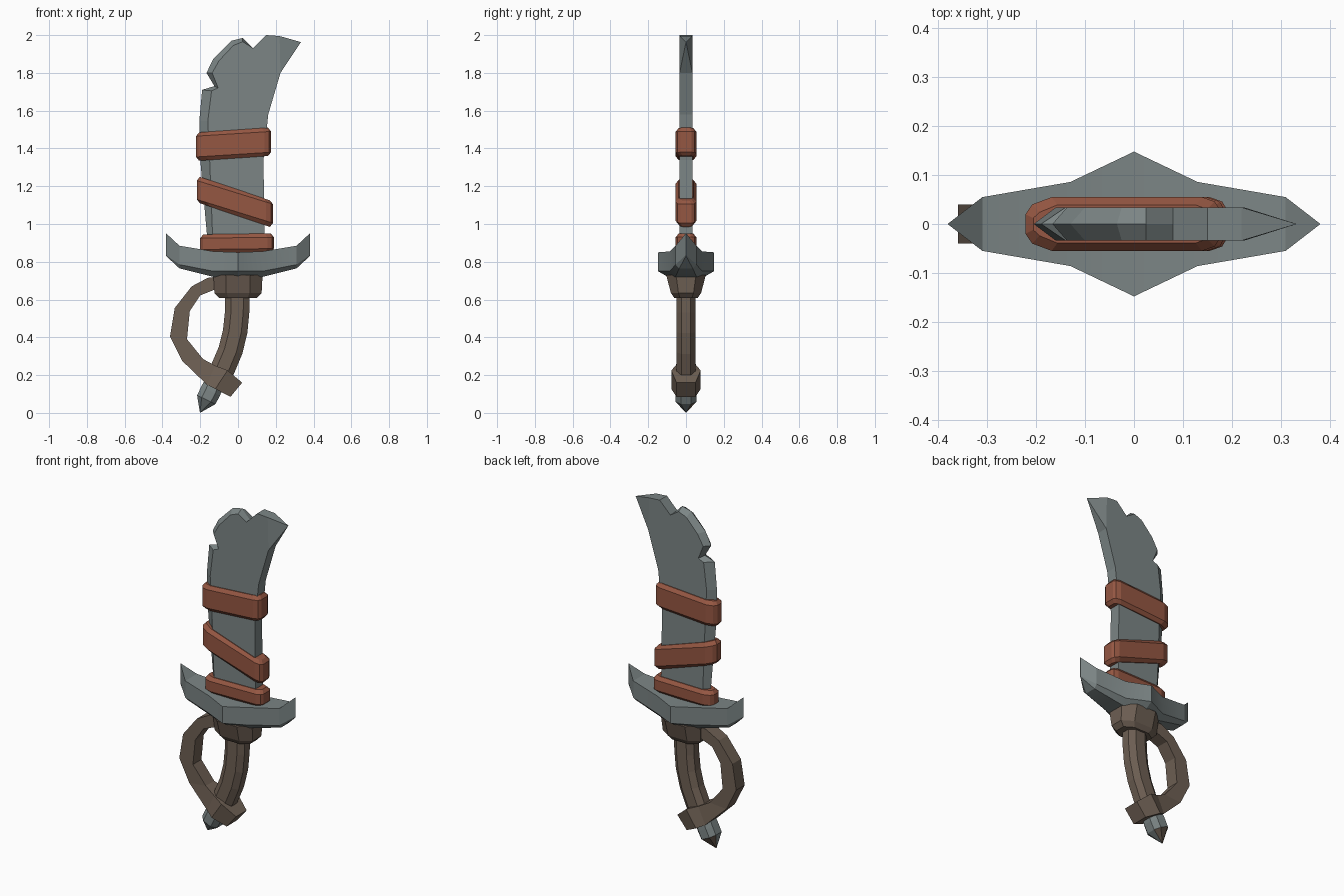
import bpy, math
from mathutils import Vector

cube = bpy.data.objects.get("Cube")
if cube:
    bpy.data.objects.remove(cube, do_unlink=True)


def material(name, rgb):
    m = bpy.data.materials.new(name)
    m.use_nodes = True
    m.diffuse_color = (*rgb, 1)
    m.node_tree.nodes["Principled BSDF"].inputs["Base Color"].default_value = (*rgb, 1)
    return m


steel = material("grey steel", (0.20, 0.235, 0.235))
leather = material("red leather", (0.30, 0.095, 0.055))
wood = material("brown wood", (0.155, 0.115, 0.087))


def build(name, verts, faces, mat, angle=None):
    mesh = bpy.data.meshes.new(name)
    mesh.from_pydata(verts, [], faces)
    mesh.materials.append(mat)
    ob = bpy.data.objects.new(name, mesh)
    bpy.context.collection.objects.link(ob)
    bpy.ops.object.select_all(action='DESELECT')
    ob.select_set(True)
    bpy.context.view_layer.objects.active = ob
    bpy.ops.object.mode_set(mode='EDIT')
    bpy.ops.mesh.select_all(action='SELECT')
    bpy.ops.mesh.remove_doubles(threshold=0.0005)
    bpy.ops.mesh.normals_make_consistent(inside=False)
    bpy.ops.object.mode_set(mode='OBJECT')
    if angle:
        bpy.ops.object.shade_smooth_by_angle(angle=math.radians(angle))
    return ob


def bridge(count, n):
    """Quads between consecutive rings of n vertices."""
    return [(r * n + i, r * n + (i + 1) % n, (r + 1) * n + (i + 1) % n, (r + 1) * n + i)
            for r in range(count - 1) for i in range(n)]


def loft(name, rings, mat, angle=None):
    n = len(rings[0])
    faces = bridge(len(rings), n)
    faces += [tuple(range(n)), tuple(range((len(rings) - 1) * n, len(rings) * n))]
    return build(name, [v for r in rings for v in r], faces, mat, angle)


def octagon(cx, cz, rx, ry, tilt=0):
    """Chamfered section; tilt turns it in the xz plane."""
    c, s = math.cos(tilt), math.sin(tilt)
    pts = [(1, .5), (.5, 1), (-.5, 1), (-1, .5), (-1, -.5), (-.5, -1), (.5, -1), (1, -.5)]
    return [(cx + a * rx * c, b * ry, cz + a * rx * s) for a, b in pts]


# Blade: outline as x, z, inset of the bevelled spine in x and z
T = 0.034
outline = [(.14, .80, 0, 0), (.14, .95, 0, 0), (.135, 1.34, 0, 0), (.16, 1.58, 0, 0),
           (.225, 1.80, 0, 0), (.22, 1.995, 0, 0), (.15, 2.0, 0, 0), (.08, 1.93, 0, 0),
           (.025, 1.985, 0, -.02), (-.035, 1.97, .01, -.025), (-.13, 1.875, .03, -.01),
           (-.167, 1.80, .03, 0), (-.125, 1.73, .02, -.01), (-.19, 1.71, .05, -.005),
           (-.205, 1.545, .045, 0), (-.2, 1.34, .05, 0), (-.165, .95, .03, 0),
           (-.155, .80, .03, 0)]
n = len(outline)
rings = [[(x + dx * abs(s), s * T, z + dz * abs(s)) for x, z, dx, dz in outline]
         for s in (-1, 0, 1)]
verts = [v for r in rings for v in r] + [(.333, 0, 1.963)]
tip, a, b = 3 * n, 4, 5
faces = [f for f in bridge(3, n) if f[0] % n != a]
faces += [tuple(range(n)), tuple(range(2 * n, 3 * n))]
for r in (0, 2):
    faces.append((r * n + a, r * n + b, tip))
for i in (a, b):
    faces += [(i, n + i, tip), (n + i, 2 * n + i, tip)]
build("blade", verts, faces, steel)

# Leather wraps: tilted loops with rounded spine side and bevelled rims
half = [(-1.0, .02), (-.93, .04), (-.73, .055), (.82, .055), (.95, .046), (1.0, .03)]
loop = half + [(x, -y) for x, y in reversed(half)]


def wrap(name, x0, x1, z_left, z_right, height):
    cx, hw = (x0 + x1) / 2, (x1 - x0) / 2
    rings = []
    for h, inset in ((0, .016), (.02, 0), (height - .02, 0), (height, .016)):
        ring = []
        for u, y in loop:
            x = cx + u * (hw - inset)
            z = z_left + (z_right - z_left) * (u + 1) / 2 + h
            ring.append((x, y - math.copysign(min(inset, abs(y) * .4), y), z))
        rings.append(ring)
    loft(name, rings, leather)


wrap("lower_wrap", -.20, .19, .845, .85, .10)
wrap("middle_wrap", -.218, .185, 1.11, .985, .14)
wrap("upper_wrap", -.222, .175, 1.335, 1.36, .15)

# Crossguard: diamond plan, upturned ends, sloped underside
half = [(0, .148, .85, .75, .72), (.13, .086, .855, .75, .72),
        (.31, .055, .885, .785, .765), (.38, .001, .95, .835, .83)]
sections = [(-x, *r) for x, *r in reversed(half[1:])] + half
loft("crossguard", [[(x, -y, zt), (x, y, zt), (x, y, zs), (x, y * .65, zb),
                     (x, -y * .65, zb), (x, -y, zs)] for x, y, zt, zs, zb in sections], steel, 25)

# Collar under the crossguard
loft("collar", [octagon(0, z, rx, ry) for z, rx, ry in
                ((.73, .13, .105), (.635, .125, .08), (.608, .10, .062))], wood)

# Curved grip
path = [(-.003, .63, 0), (-.005, .53, .03), (-.015, .43, -.12), (-.04, .33, -.28),
        (-.08, .235, -.45), (-.125, .15, -.5)]
loft("grip", [octagon(x, z, .065, .05, t) for x, z, t in path], wood)

# Knuckle guard: outer x, z, inner x, z, half width
bow = [(-.08, .725, -.08, .64, .04), (-.16, .715, -.13, .65, .04), (-.245, .67, -.2, .622, .04),
       (-.335, .555, -.255, .54, .04), (-.36, .405, -.27, .39, .04), (-.295, .275, -.185, .285, .04),
       (-.165, .15, -.12, .25, .055), (-.12, .127, -.055, .225, .078), (-.04, .085, .022, .16, .05)]
loft("knuckle_guard", [[(ox, -w, oz), (ox, w, oz), (ix, w, iz), (ix, -w, iz)]
                       for ox, oz, ix, iz, w in bow], wood)

# Pommel spike, worn brown on the rear of its point
spike = [(-.12, .17, .052, .05), (-.145, .115, .055, .055), (-.168, .07, .054, .055),
         (-.2, .003, .002, .002)]
pommel = loft("pommel_spike", [octagon(x, z, rx, ry, -.45) for x, z, rx, ry in spike], steel)
pommel.data.materials.append(wood)
for p in pommel.data.polygons:
    if p.normal.y > .3 and p.center.z < .06:
        p.material_index = 1
